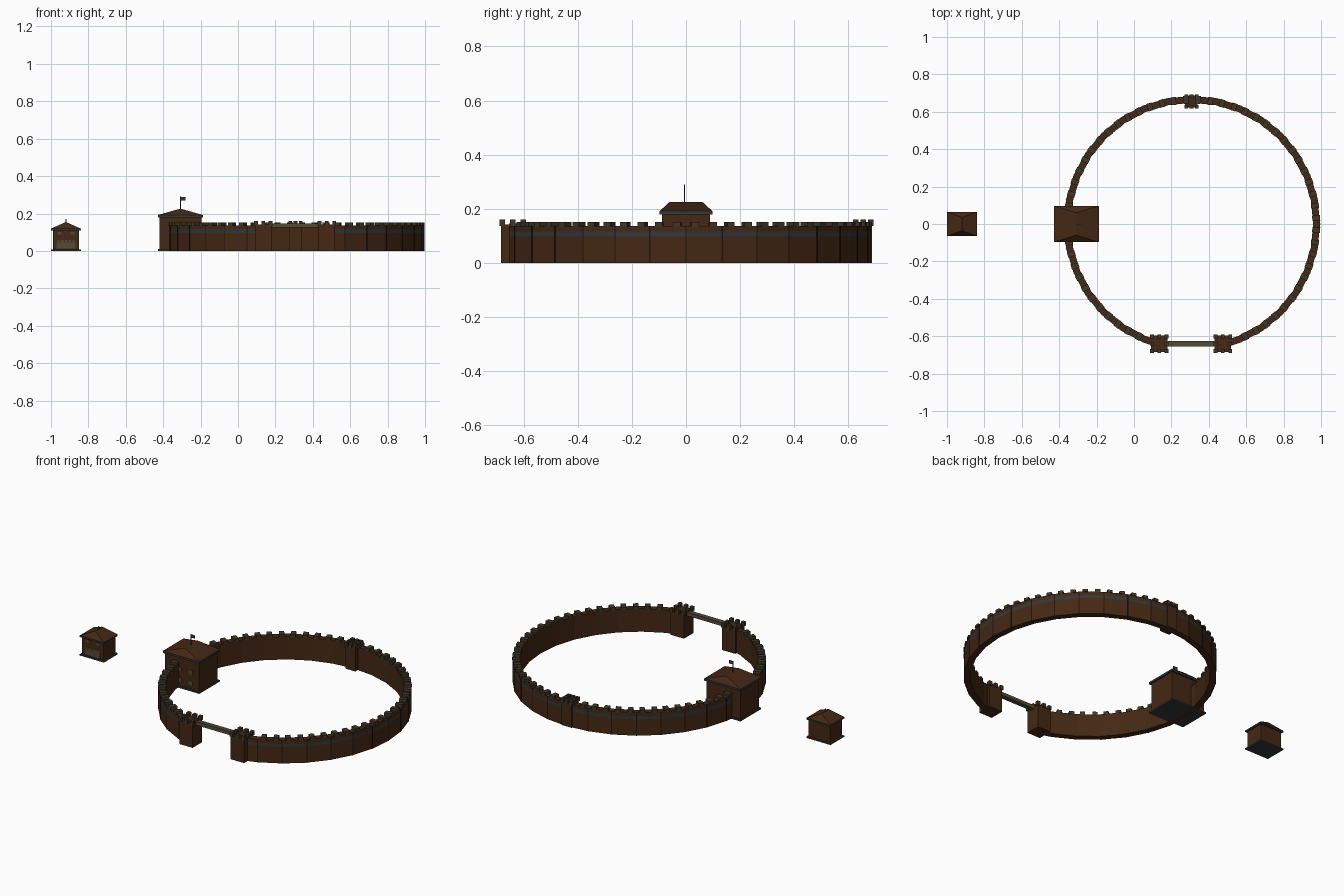
import bpy, bmesh, math
from mathutils import Matrix, Vector

if "Cube" in bpy.data.objects:
    bpy.data.objects.remove(bpy.data.objects["Cube"])

def material(name, col):
    m = bpy.data.materials.new(name)
    m.diffuse_color = (*col, 1)
    m.use_nodes = True
    m.node_tree.nodes["Principled BSDF"].inputs["Base Color"].default_value = m.diffuse_color
    return m

BROWN = material("brown_timber", (0.058, 0.021, 0.007))
GREY = material("slate_grey", (0.034, 0.037, 0.040))
DARK = material("dark_timber", (0.014, 0.007, 0.003))
OLIVE = material("olive_stone", (0.085, 0.070, 0.038))
MOSS = material("dark_olive_stone", (0.047, 0.039, 0.022))

CX, R_OUT, R_IN = 0.31, 0.685, 0.648
WALL_H = 0.137
STEP = 11.25

def finish(name, bm, mats):
    bmesh.ops.recalc_face_normals(bm, faces=bm.faces[:])
    me = bpy.data.meshes.new(name)
    bm.to_mesh(me)
    bm.free()
    for m in mats:
        me.materials.append(m)
    ob = bpy.data.objects.new(name, me)
    bpy.context.collection.objects.link(ob)
    return ob

def add_box(bm, x0, x1, y0, y1, z0, z1, mtx=Matrix()):
    c = Vector(((x0 + x1) / 2, (y0 + y1) / 2, (z0 + z1) / 2))
    s = Matrix.Diagonal((x1 - x0, y1 - y0, z1 - z0, 1))
    bmesh.ops.create_cube(bm, size=1, matrix=mtx @ Matrix.Translation(c) @ s)

def box(name, mat, *dims):
    bm = bmesh.new()
    add_box(bm, *dims)
    return finish(name, bm, [mat])

def hip_roof(name, cx, hx, hy, ridge, z0, z1):
    # ridge runs along y
    bm = bmesh.new()
    v = [bm.verts.new(p) for p in (
        (cx - hx, -hy, z0), (cx + hx, -hy, z0), (cx + hx, hy, z0), (cx - hx, hy, z0),
        (cx, -ridge, z1), (cx, ridge, z1))]
    for f in ((0, 1, 4), (1, 2, 5, 4), (2, 3, 5), (3, 0, 4, 5), (3, 2, 1, 0)):
        bm.faces.new([v[i] for i in f])
    finish(name, bm, [BROWN])

# ring wall: cross-section swept round, open at the front gate
def turn(deg):
    return Matrix.Translation((CX, 0, 0)) @ Matrix.Rotation(math.radians(deg), 4, 'Z')

vertex_angles = [k * STEP for k in range(-6, 23)]
angles = [-74.5] + vertex_angles + [254.5]
profile = [(R_OUT, 0), (R_OUT, 0.097), (R_OUT, 0.116), (R_OUT, WALL_H), (R_IN, WALL_H), (R_IN, 0)]
bm = bmesh.new()
rings = [[bm.verts.new(turn(a) @ Vector((r, 0, z))) for r, z in profile] for a in angles]
n = len(profile)
for a, b in zip(rings, rings[1:]):
    for i in range(n):
        f = bm.faces.new((a[i], b[i], b[(i + 1) % n], a[(i + 1) % n]))
        f.material_index = 1 if i == 1 else 0      # grey band on the outside
bm.faces.new(rings[0])
bm.faces.new(rings[-1])
finish("ring_wall", bm, [BROWN, GREY])

# dark joints between wall panels
bm = bmesh.new()
for a in vertex_angles:
    add_box(bm, R_OUT - 0.006, R_OUT + 0.001, -0.0025, 0.0025, 0, WALL_H - 0.001, turn(a))
finish("wall_joints", bm, [DARK])

# wall battlements, two per panel
bm = bmesh.new()
apo = math.cos(math.radians(STEP / 2))
side = 2 * R_OUT * math.sin(math.radians(STEP / 2))
for k in range(-6, 22):
    for s in (-0.25, 0.25):
        y = s * side
        add_box(bm, R_IN * apo - 0.002, R_OUT * apo + 0.003, y - 0.014, y + 0.014,
                WALL_H - 0.002, 0.152, turn((k + 0.5) * STEP))
finish("wall_battlements", bm, [MOSS])

# towers with overhanging battlements
def tower(name, x, y, h):
    box(name, BROWN, x - h, x + h, y - h, y + h, 0, 0.142)
    bm = bmesh.new()
    w, o = 0.010, h + 0.005
    for i in (-1, 0, 1):
        for j in (-1, 0, 1):
            if i or j:
                px, py = x + i * (o - w), y + j * (o - w)
                add_box(bm, px - w, px + w, py - w, py + w, 0.136, 0.16)
    finish(name + "_battlements", bm, [MOSS])

tower("gate_tower_left", 0.135, -0.640, 0.044)
tower("gate_tower_right", 0.475, -0.640, 0.044)
tower("back_tower", 0.307, 0.655, 0.033)

# gate bridge
box("gate_bridge", OLIVE, 0.175, 0.435, -0.654, -0.626, 0.125, 0.146)

# main house
HX = -0.308
box("house_base", GREY, HX - 0.12, HX + 0.12, -0.097, 0.097, 0, 0.009)
box("house_body", BROWN, HX - 0.112, HX + 0.112, -0.088, 0.088, 0.009, 0.182)
box("house_eave", GREY, HX - 0.121, HX + 0.121, -0.097, 0.097, 0.180, 0.192)
hip_roof("house_roof", HX, 0.121, 0.097, 0.06, 0.192, 0.226)
box("flag_pole", GREY, HX - 0.002, HX + 0.002, -0.007, -0.003, 0.22, 0.29)
box("flag", GREY, HX, HX + 0.026, -0.006, -0.004, 0.270, 0.289)
bm = bmesh.new()
for x in (-0.322, -0.25):
    for z in (0.045, 0.11):
        add_box(bm, x - 0.013, x + 0.013, -0.091, -0.087, z - 0.013, z + 0.013)
finish("house_windows", bm, [OLIVE])

# small hut
TX = -0.92
box("hut_base", GREY, TX - 0.08, TX + 0.08, -0.065, 0.065, 0, 0.008)
box("hut_body", BROWN, TX - 0.07, TX + 0.07, -0.056, 0.056, 0.008, 0.112)
box("hut_eave", GREY, TX - 0.08, TX + 0.08, -0.065, 0.065, 0.110, 0.119)
hip_roof("hut_roof", TX, 0.08, 0.065, 0.035, 0.119, 0.155)
box("hut_finial", GREY, TX - 0.003, TX + 0.003, -0.003, 0.003, 0.15, 0.17)
bm = bmesh.new()
add_box(bm, TX - 0.05, TX + 0.05, -0.058, -0.055, 0.012, 0.044)
for i in (-2, -1, 0, 1, 2):                       # jagged top of the front panel
    add_box(bm, TX + i * 0.02 - 0.006, TX + i * 0.02 + 0.006, -0.058, -0.055, 0.044, 0.058)
for s in (-1, 1):
    add_box(bm, TX + s * 0.035 - 0.011, TX + s * 0.035 + 0.011, -0.058, -0.055, 0.088, 0.102)
finish("hut_front_panels", bm, [OLIVE])
